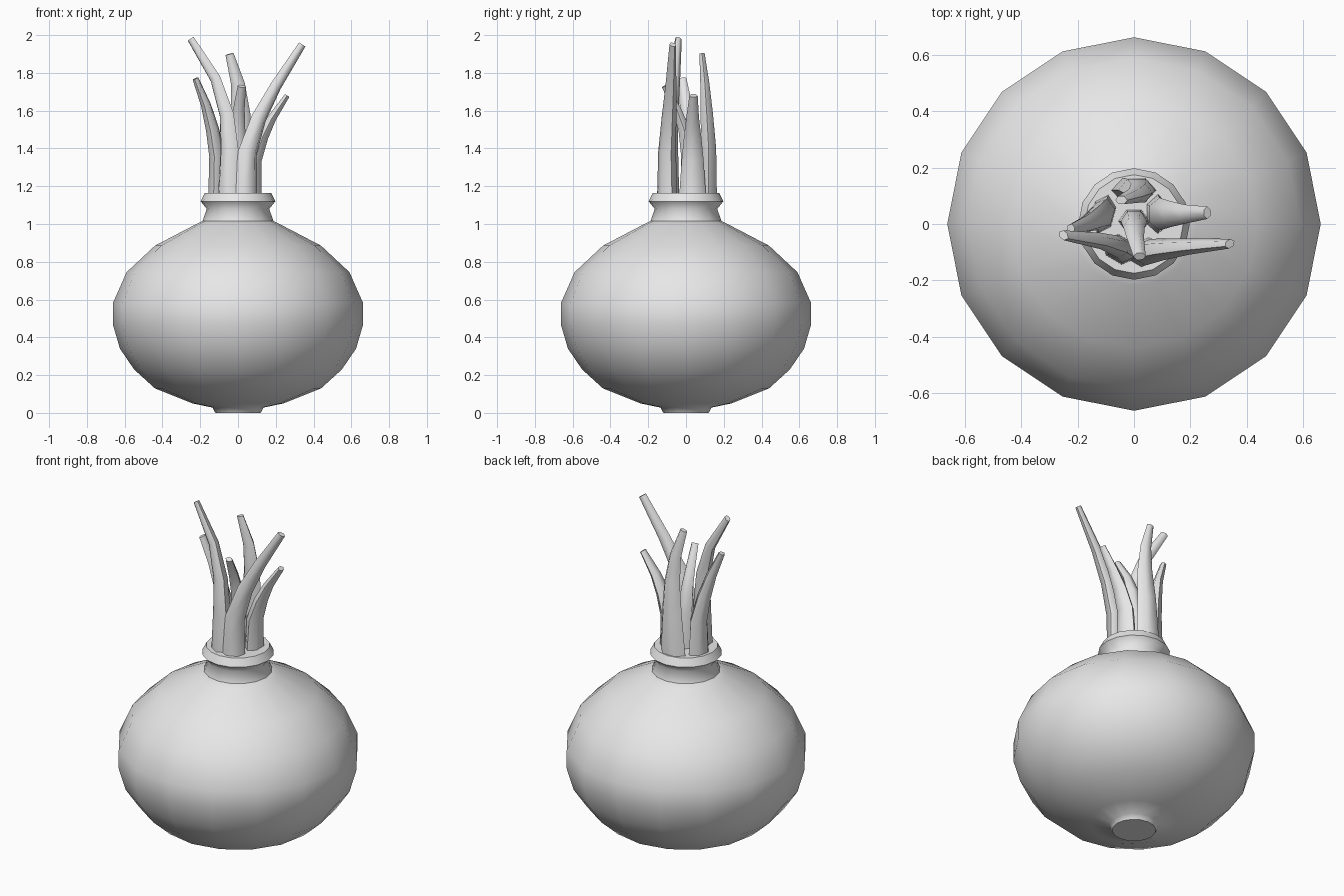
import bpy, bmesh, math
from mathutils import Vector

if "Cube" in bpy.data.objects:
    bpy.data.objects.remove(bpy.data.objects["Cube"])

grey = bpy.data.materials.new("plain_grey")
grey.use_nodes = True
grey.diffuse_color = (0.8, 0.8, 0.8, 1)
grey.node_tree.nodes["Principled BSDF"].inputs["Base Color"].default_value = (0.8, 0.8, 0.8, 1)


def skin(name, rings, angle):
    """Bridge a stack of vertex rings, cap both ends and shade smooth."""
    bm = bmesh.new()
    loops = [[bm.verts.new(p) for p in ring] for ring in rings]
    n = len(loops[0])
    for a, b in zip(loops, loops[1:]):
        for i in range(n):
            j = (i + 1) % n
            bm.faces.new((a[i], a[j], b[j], b[i]))
    bm.faces.new(loops[0][::-1])
    bm.faces.new(loops[-1])
    bmesh.ops.recalc_face_normals(bm, faces=bm.faces)
    mesh = bpy.data.meshes.new(name)
    bm.to_mesh(mesh)
    bm.free()
    mesh.materials.append(grey)
    obj = bpy.data.objects.new(name, mesh)
    bpy.context.collection.objects.link(obj)
    bpy.ops.object.select_all(action="DESELECT")
    obj.select_set(True)
    bpy.context.view_layer.objects.active = obj
    bpy.ops.object.shade_smooth_by_angle(angle=math.radians(angle))


def lathe(name, profile, sides=16):
    turns = [math.tau * i / sides for i in range(sides)]
    skin(name, [[(r * math.cos(a), r * math.sin(a), z) for a in turns]
                for r, z in profile], 60)


def leaf(name, path, wide, thick, facing):
    """Tapered six-sided shoot; facing is the heading of its broad axis."""
    pts = [Vector(p) for p in path]
    broad = Vector((math.cos(facing), math.sin(facing), 0))
    rings = []
    for k, p in enumerate(pts):
        t = (pts[min(k + 1, len(pts) - 1)] - pts[max(k - 1, 0)]).normalized()
        if k == 0:
            t = Vector((0, 0, 1))
        u = (broad - t * broad.dot(t)).normalized()
        v = t.cross(u)
        f = k / (len(pts) - 1)
        a = wide + (0.022 - wide) * f
        b = thick + (0.016 - thick) * f ** 1.5
        rings.append([p + u * a * math.cos(i * math.tau / 6)
                      + v * b * math.sin(i * math.tau / 6) for i in range(6)])
    skin(name, rings, 60)


# Bulb with root stub
lathe("bulb", [(0.12, 0), (0.135, 0.028), (0.24, 0.05), (0.44, 0.13), (0.55, 0.23),
               (0.625, 0.34), (0.663, 0.47), (0.663, 0.58), (0.59, 0.745),
               (0.44, 0.885), (0.22, 1.0), (0.18, 1.02)])

# Neck with flared collar
lathe("neck_collar", [(0.19, 1.01), (0.165, 1.08), (0.198, 1.12), (0.175, 1.165)])

# Shoots
leaf("tall_right_leaf", [(-0.05, -0.09, 1.16), (-0.045, -0.09, 1.4), (-0.06, -0.08, 1.58),
                         (-0.12, -0.06, 1.77), (-0.25, -0.04, 1.98)], 0.065, 0.05, 2.6)
leaf("tall_left_leaf", [(0.04, -0.1, 1.16), (0.05, -0.1, 1.38), (0.11, -0.09, 1.56),
                        (0.2, -0.08, 1.73), (0.34, -0.07, 1.95)], 0.065, 0.05, 0.4)
leaf("back_leaf", [(0, 0.12, 1.16), (0.01, 0.12, 1.4), (0.015, 0.11, 1.58),
                   (0, 0.1, 1.74), (-0.045, 0.085, 1.9)], 0.08, 0.05, 0)
leaf("short_right_leaf", [(-0.11, 0.035, 1.16), (-0.11, 0.035, 1.36), (-0.135, 0.02, 1.5),
                          (-0.17, 0, 1.63), (-0.225, -0.02, 1.77)], 0.07, 0.045, 1.3)
leaf("short_left_leaf", [(0.085, 0.035, 1.16), (0.09, 0.035, 1.34), (0.13, 0.035, 1.46),
                         (0.18, 0.035, 1.56), (0.26, 0.04, 1.68)], 0.07, 0.045, 1.57)
leaf("middle_leaf", [(0, 0.01, 1.16), (0, 0.01, 1.36), (0, -0.01, 1.5),
                     (0.005, -0.05, 1.61), (0.02, -0.115, 1.73)], 0.055, 0.045, 0)
